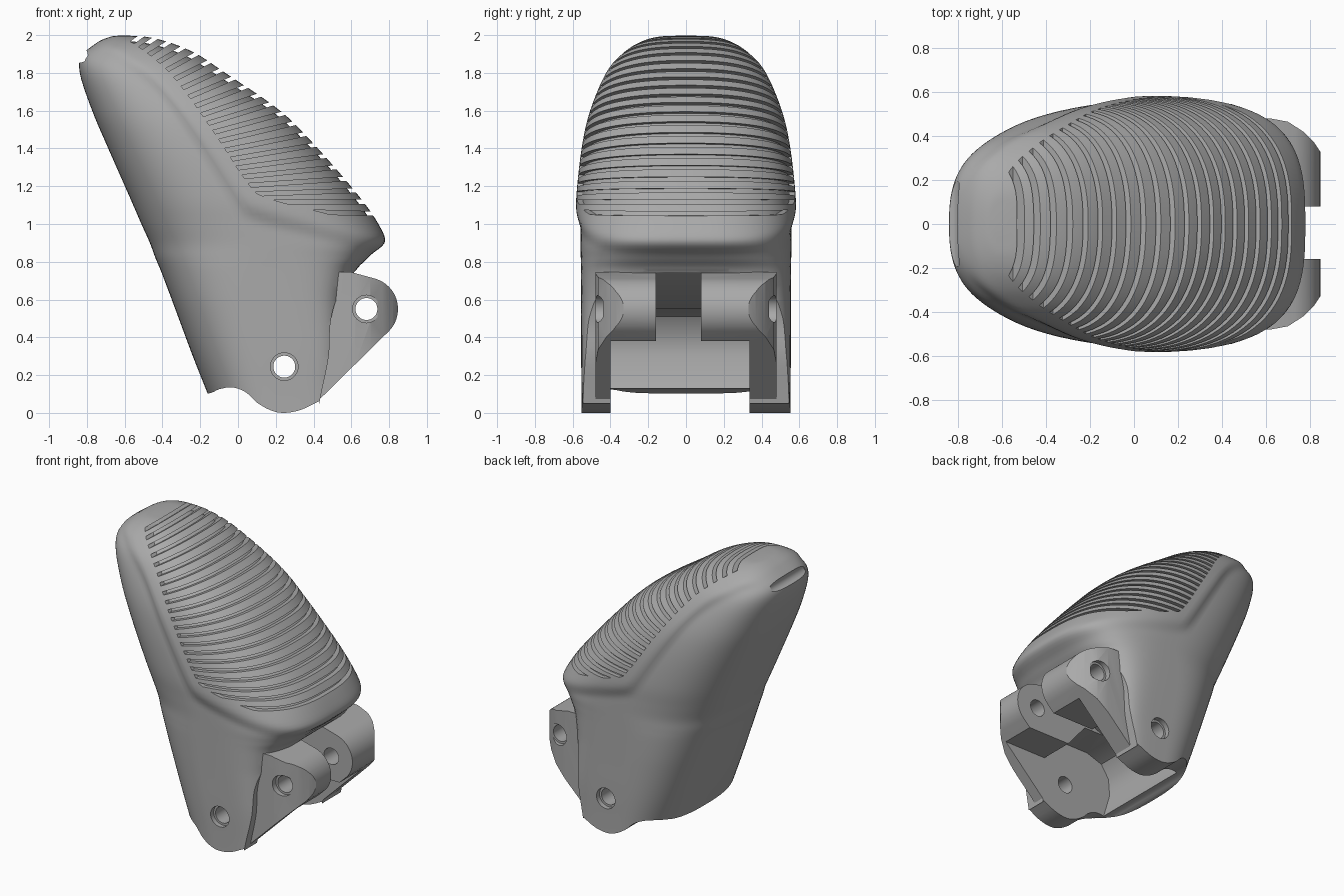
import bpy, bmesh, math
from mathutils import Vector

cube = bpy.data.objects.get("Cube")
if cube:
    bpy.data.objects.remove(cube, do_unlink=True)

grey = bpy.data.materials.new("plain_grey")
grey.use_nodes = True
grey.diffuse_color = (0.4, 0.4, 0.4, 1)
grey.node_tree.nodes["Principled BSDF"].inputs["Base Color"].default_value = (0.4, 0.4, 0.4, 1)


def make(name, bm):
    bmesh.ops.recalc_face_normals(bm, faces=bm.faces)
    mesh = bpy.data.meshes.new(name)
    bm.to_mesh(mesh)
    bm.free()
    obj = bpy.data.objects.new(name, mesh)
    bpy.context.collection.objects.link(obj)
    mesh.materials.append(grey)
    return obj


def add_prism(bm, points, lo, hi, axis="y"):
    """Extrude a profile (x, z) along y, or (x, y) along z."""
    place = (lambda a, b, t: (a, t, b)) if axis == "y" else (lambda a, b, t: (a, b, t))
    ends = [[bm.verts.new(place(a, b, t)) for a, b in points] for t in (lo, hi)]
    for ring in ends:
        bm.faces.new(ring)
    for i in range(len(points)):
        j = (i + 1) % len(points)
        bm.faces.new((ends[0][i], ends[0][j], ends[1][j], ends[1][i]))


def prism(name, points, lo, hi, axis="y"):
    bm = bmesh.new()
    add_prism(bm, points, lo, hi, axis)
    return make(name, bm)


def arc(cx, cz, r, start, end, n=24):
    angles = [math.radians(start + (end - start) * i / n) for i in range(n + 1)]
    return [(cx + r * math.cos(a), cz + r * math.sin(a)) for a in angles]


def smooth_path(points, steps):
    """Catmull-Rom sampling of any number of columns."""
    p = [Vector(q) for q in points]
    p = [2 * p[0] - p[1]] + p + [2 * p[-1] - p[-2]]
    out = []
    for a, b, c, d in zip(p, p[1:], p[2:], p[3:]):
        for s in range(steps):
            t = s / steps
            out.append(0.5 * (2 * b + (c - a) * t + (2 * a - 5 * b + 4 * c - d) * t**2
                              + (3 * b - a - 3 * c + d) * t**3))
    return out + [p[-2]]


def boolean(obj, tool, operation):
    mod = obj.modifiers.new("cut", "BOOLEAN")
    mod.operation, mod.object, mod.solver = operation, tool, "EXACT"
    bpy.context.view_layer.objects.active = obj
    bpy.ops.object.modifier_apply(modifier=mod.name)
    bpy.data.objects.remove(tool, do_unlink=True)


# Rim line around the finger pad, in side profile
RIM = smooth_path([(-0.9, 2.02), (-0.66, 1.92), (-0.42, 1.74), (-0.2, 1.45), (0, 1.15),
                   (0.1, 1.07), (0.4, 0.99), (0.7, 0.91), (0.9, 0.84)], 6)


def rim_height(x):
    for a, b in zip(RIM, RIM[1:]):
        if a.x <= x <= b.x:
            return a.y + (b.y - a.y) * (x - a.x) / (b.x - a.x)
    return RIM[0].y if x < RIM[0].x else RIM[-1].y


# Shell sections: height, back, front, half width, squareness of the front
SIZES = [(-0.05, -0.11, 0.56, 0.568), (0.1, -0.17, 0.57, 0.568), (0.3, -0.25, 0.58, 0.57),
         (0.5, -0.325, 0.58, 0.57), (0.62, -0.37, 0.59, 0.57), (0.75, -0.42, 0.635, 0.57),
         (0.82, -0.45, 0.7, 0.57), (0.9, -0.48, 0.765, 0.57), (1.0, -0.525, 0.73, 0.57),
         (1.15, -0.59, 0.625, 0.568), (1.4, -0.7, 0.41, 0.54), (1.6, -0.785, 0.21, 0.495),
         (1.8, -0.85, -0.08, 0.41), (1.9, -0.835, -0.23, 0.325), (1.96, -0.74, -0.37, 0.235),
         (1.99, -0.67, -0.49, 0.14), (1.997, -0.63, -0.58, 0.04)]
SQUARE = [6, 6, 6, 5.5, 5, 4.2, 3.5, 3, 2.8, 2.6] + [2.4] * 7
SECTIONS = smooth_path([s + (n,) for s, n in zip(SIZES, SQUARE)], 5)


def loft(name, inset=0.0, count=112):
    bm = bmesh.new()
    rings = []
    for z, back, front, width, square in SECTIONS:
        mid, half = (back + front) / 2, (front - back) / 2
        ring = []
        for i in range(count):
            a = 2 * math.pi * i / count
            c, s = math.cos(a), math.sin(a)
            n = square if c > 0 else 2.6
            r = (abs(c) ** n + abs(s) ** n) ** (-1 / n)
            x, y = mid + half * r * c, width * r * s
            t = min(1, max(0, (z - rim_height(x) + 0.07) / 0.1))
            swell = 0.026 * t * t * (3 - 2 * t) - 0.013 - inset
            k = 1 + swell / max(math.hypot(half, width), 0.1) * 1.4
            zz = z - inset * max(0, (z - 1.3) / 0.7)
            ring.append(bm.verts.new((mid + (x - mid) * k, y * k, zz)))
        rings.append(ring)
    for lo, hi in zip(rings, rings[1:]):
        for i in range(count):
            j = (i + 1) % count
            bm.faces.new((lo[i], lo[j], hi[j], hi[i]))
    bm.faces.new(rings[0])
    bm.faces.new(rings[-1])
    return make(name, bm)


shell = loft("fingertip_shell")

# Gripping grooves: a fan of slabs kept inside the pad outline and near the surface
pad_edge = smooth_path([(-0.6, 1.995), (-0.37, 1.96), (-0.07, 1.8), (0.22, 1.6),
                        (0.41, 1.4), (0.63, 1.15), (0.73, 1.0)], 40)
bm = bmesh.new()
travel = last = 0.0
for a, b in zip(pad_edge, pad_edge[1:]):
    travel += (b - a).length
    if travel - last > 0.074:
        last = travel
        tilt = math.radians(38 - 24 * travel)
        along = Vector((math.cos(tilt), math.sin(tilt)))
        across = along.orthogonal()
        add_prism(bm, [b + along * u + across * v for u, v in
                       ((-0.75, -0.011), (0.1, -0.011), (0.1, 0.011), (-0.75, 0.011))], -0.8, 0.8)
grooves = make("groove_cutter", bm)
outline = [(p.x + 0.05, p.y + 0.07) for p in RIM if p.x > -0.75] + [(1.3, 2.3), (-0.6, 2.3)]
boolean(grooves, prism("pad_region", outline, -0.9, 0.9), "INTERSECT")
boolean(grooves, loft("pad_core", 0.03), "DIFFERENCE")
boolean(shell, grooves, "DIFFERENCE")

# Curved front edge of the side walls
edge = smooth_path([(0.4, -0.1), (0.44, 0.1), (0.48, 0.3), (0.49, 0.48), (0.53, 0.62),
                    (0.62, 0.75), (0.72, 0.82)], 5)
boolean(shell, prism("front_edge", [tuple(p) for p in edge] + [(1, 0.82), (1, -0.1)],
                     -0.9, 0.9), "DIFFERENCE")

# Hinge block with rounded lug ends
lug = prism("hinge_block", [(0.15, 0.1), (0.42, 0.06)] + arc(0.68, 0.55, 0.167, -45, 75)
            + [(0.6, 0.745), (0.15, 0.745)], -0.48, 0.48)
half = [(0.62, 0.48), (0.7, 0.465), (0.77, 0.42), (0.82, 0.37), (0.86, 0.31)]
plan = [(0, 0.49)] + half + [(x, -y) for x, y in reversed(half)] + [(0, -0.49)]
boolean(lug, prism("lug_plan", plan, -0.1, 1, "z"), "INTERSECT")
boolean(shell, lug, "UNION")

# Socket, centre slot and underside
socket = [(-0.06, -0.2), (-0.07, 0.1), (-0.13, 0.3), (-0.12, 0.42), (-0.06, 0.51), (0.06, 0.55),
          (0.28, 0.55), (0.42, 0.38), (1.2, 0.38), (1.2, -0.2)]
boolean(shell, prism("socket", socket, -0.4, 0.335), "DIFFERENCE")
slot = [(0.1, 0.3), (0.1, 0.54), (0.62, 0.746), (0.7, 0.8), (1, 0.8), (1, 0.3)]
boolean(shell, prism("slot", slot, -0.16, 0.08), "DIFFERENCE")
under = smooth_path([(-0.4, 0.08), (-0.17, 0.1), (-0.1, 0.125), (-0.03, 0.135), (0.04, 0.11),
                     (0.1, 0.055), (0.17, 0.015), (0.24, 0), (0.33, 0.015), (0.43, 0.062)], 4)
boolean(shell, prism("underside", [tuple(p) for p in under] + [(0.43, -0.3), (-0.4, -0.3)],
                     -0.9, 0.9), "DIFFERENCE")

# Pin holes with wider mouths
for x, z, depth in ((0.245, 0.245, 0.52), (0.68, 0.55, 0.44)):
    for r, lo, hi in ((0.058, -0.9, 0.9), (0.073, -0.9, -depth), (0.073, depth, 0.9)):
        boolean(shell, prism("pin_hole", arc(x, z, r, 0, 352.5, 47), lo, hi), "DIFFERENCE")

# Small notch at the tip
boolean(shell, prism("tip_notch", arc(-0.835, 1.895, 0.04, 0, 345, 23), -0.19, 0.19), "DIFFERENCE")

bpy.ops.object.select_all(action="DESELECT")
shell.select_set(True)
bpy.context.view_layer.objects.active = shell
bpy.ops.object.shade_smooth_by_angle(angle=math.radians(32))
